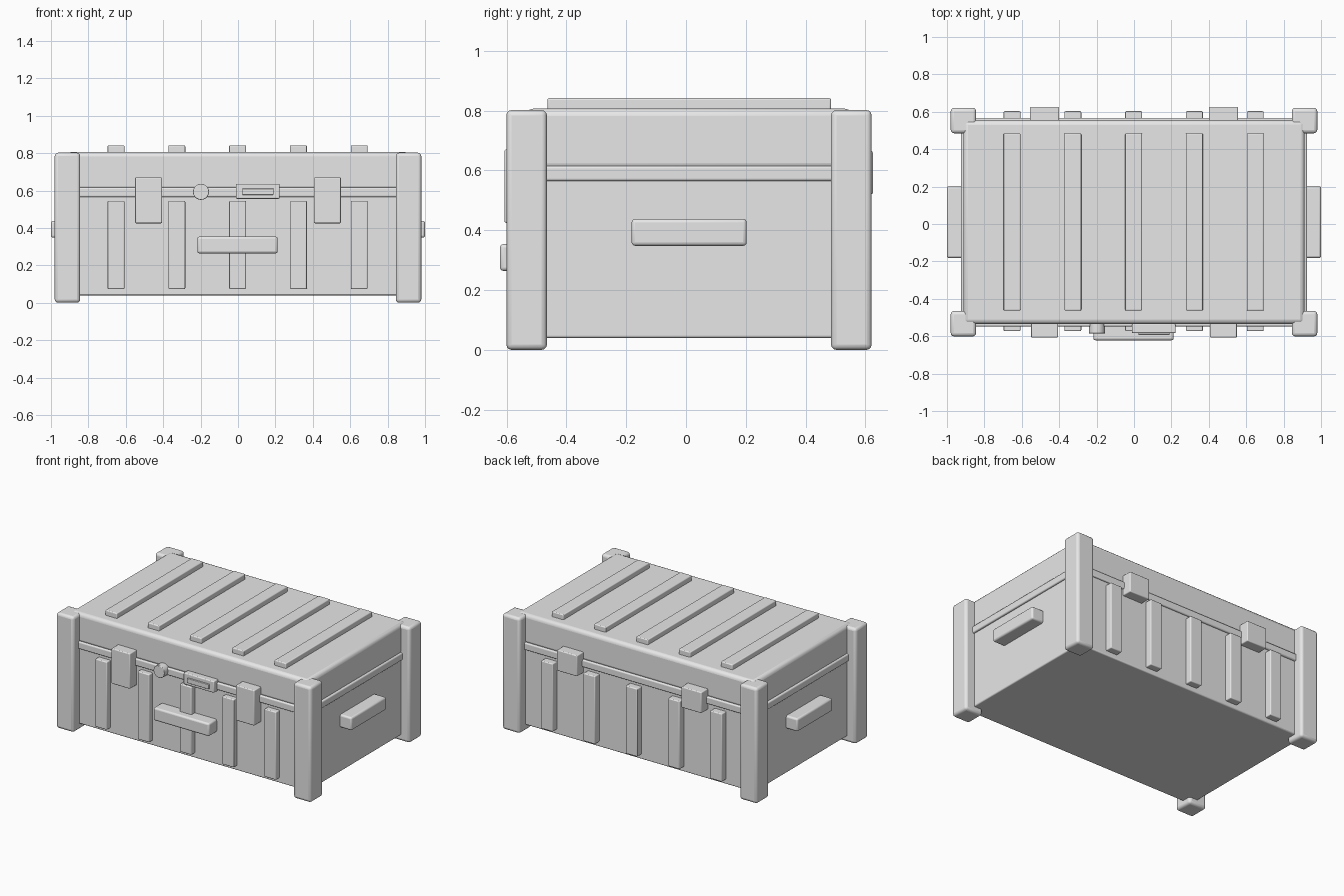
import bpy
import bmesh
import math
from mathutils import Matrix, Vector

if "Cube" in bpy.data.objects:
    bpy.data.objects.remove(bpy.data.objects["Cube"], do_unlink=True)

grey = bpy.data.materials.new("plain grey")
grey.use_nodes = True
grey.diffuse_color = (0.8, 0.8, 0.8, 1)
grey.node_tree.nodes["Principled BSDF"].inputs["Base Color"].default_value = (0.8, 0.8, 0.8, 1)

MID = 0.01                        # the case body sits slightly back
FRONT, BACK, SIDE = -0.535, 0.555, 0.912


def finish(name, bm, bevel):
    """Turn a bmesh into a bevelled, smooth-shaded object."""
    mesh = bpy.data.meshes.new(name)
    bm.to_mesh(mesh)
    bm.free()
    mesh.materials.append(grey)
    obj = bpy.data.objects.new(name, mesh)
    bpy.context.collection.objects.link(obj)
    if bevel:
        mod = obj.modifiers.new("rounded edges", 'BEVEL')
        mod.width = bevel
        mod.segments = 3
        mod.limit_method = 'ANGLE'
    bpy.ops.object.select_all(action='DESELECT')
    obj.select_set(True)
    bpy.context.view_layer.objects.active = obj
    bpy.ops.object.shade_smooth_by_angle(angle=math.radians(35))
    return obj


def box(name, x, y, z, bevel=0.006):
    """Box spanning the given (low, high) ranges."""
    bm = bmesh.new()
    bmesh.ops.create_cube(bm, size=1)
    for v in bm.verts:
        v.co = Vector([lo + (c + 0.5) * (hi - lo) for c, (lo, hi) in zip(v.co, (x, y, z))])
    return finish(name, bm, bevel)


def span(centre, width):
    return (centre - width / 2, centre + width / 2)


# Case shell: body, seam band and lid
box("case_body", (-SIDE, SIDE), (FRONT, BACK), (0.04, 0.59), 0.008)
box("seam_band", (-0.925, 0.925), (FRONT - 0.013, BACK + 0.013), (0.565, 0.615), 0.008)
box("lid", (-SIDE, SIDE), (FRONT, BACK), (0.6, 0.807), 0.025)

# Corner posts
for sx, side in ((-1, "right"), (1, "left")):
    for sy, end in ((-1, "front"), (1, "back")):
        box(f"{end}_{side}_post", span(sx * 0.912, 0.136), span(MID + sy * 0.543, 0.136),
            (0, 0.802), 0.018)

# Reinforcing ribs on the front, back and lid
for i in range(5):
    x = span((i - 2) * 0.325 - 0.002, 0.09)
    box(f"front_rib_{i + 1}", x, (-0.573, FRONT + 0.02), (0.073, 0.545))
    box(f"back_rib_{i + 1}", x, (BACK - 0.02, 0.603), (0.073, 0.545))
    box(f"lid_rib_{i + 1}", x, (-0.463, 0.485), (0.79, 0.842))

# Front latches and rear hinges
for sx, side in ((-1, "right"), (1, "left")):
    box(f"front_{side}_latch", span(sx * 0.478, 0.144), (-0.607, FRONT + 0.02), (0.425, 0.67))
    box(f"back_{side}_hinge", span(sx * 0.478, 0.156), (BACK - 0.02, 0.625), (0.52, 0.665))

# Carrying handles
box("front_handle", (-0.217, 0.212), (-0.622, FRONT + 0.01), (0.264, 0.354), 0.012)
for sx, side in ((-1, "right"), (1, "left")):
    box(f"{side}_handle", span(sx * 0.95, 0.1), (-0.182, 0.203), (0.348, 0.438), 0.012)

# Lock plate with a raised centre bar
box("lock_plate", (-0.012, 0.223), (-0.583, FRONT), (0.556, 0.636))
box("lock_bar", (0.023, 0.19), (-0.593, FRONT), (0.577, 0.61), 0.003)

# Round pressure valve
bm = bmesh.new()
bmesh.ops.create_cone(bm, cap_ends=True, segments=20, radius1=0.043, radius2=0.043, depth=0.055,
                      matrix=Matrix.Translation((-0.198, -0.558, 0.593))
                      @ Matrix.Rotation(math.pi / 2, 4, 'X'))
finish("pressure_valve", bm, 0.004)
